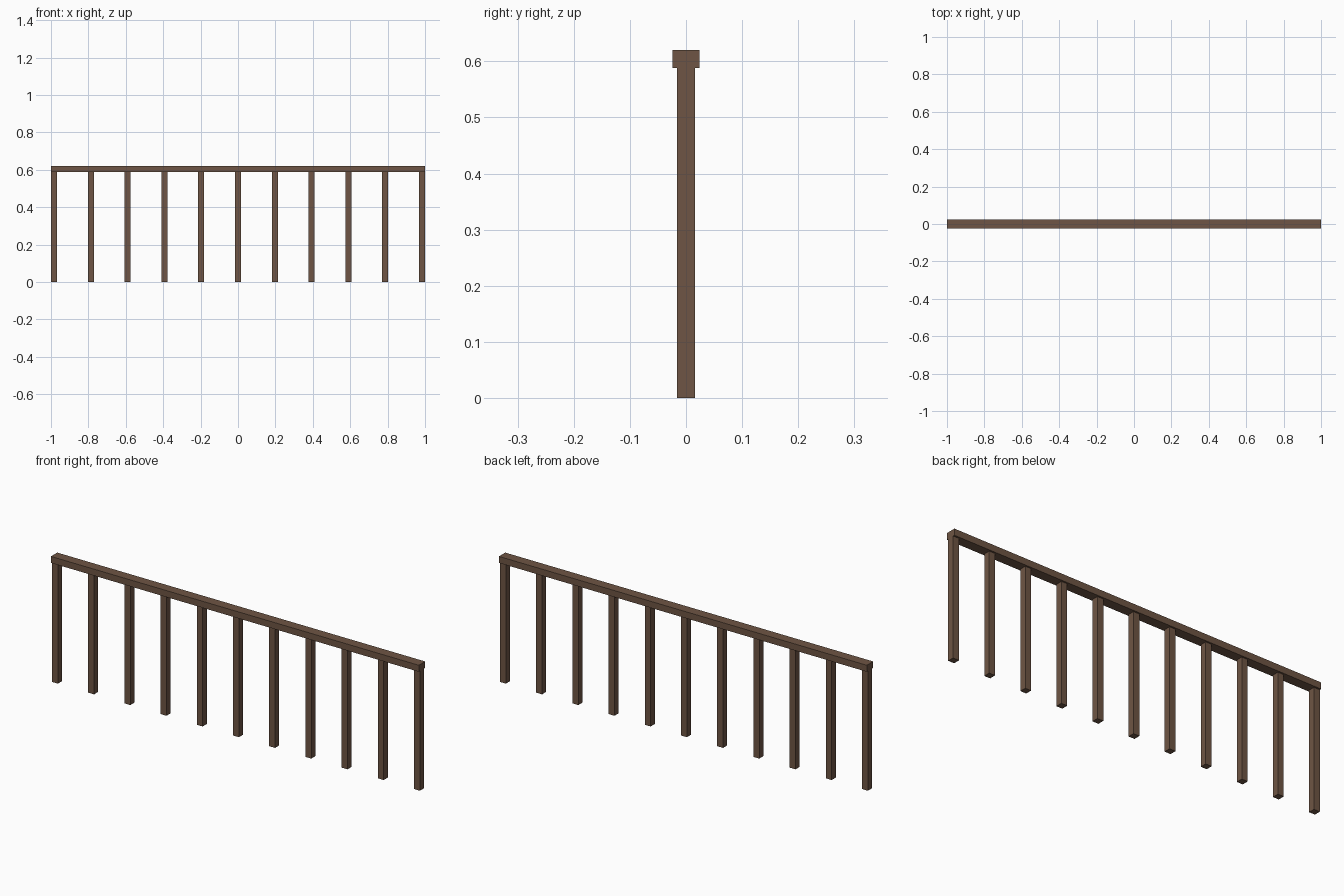
import bpy

if "Cube" in bpy.data.objects:
    bpy.data.objects.remove(bpy.data.objects["Cube"])

wood = bpy.data.materials.new("dark_brown_wood")
wood.diffuse_color = (0.156, 0.091, 0.058, 1.0)
wood.use_nodes = True
wood.node_tree.nodes["Principled BSDF"].inputs["Base Color"].default_value = wood.diffuse_color

HEIGHT = 0.62       # overall height
RAIL_H = 0.032      # handrail thickness
RAIL_D = 0.049      # handrail depth
POST = 0.032        # square post width
COUNT = 11


def box(name, centre, size):
    bpy.ops.mesh.primitive_cube_add(size=1, location=centre)
    ob = bpy.context.object
    ob.name = name
    ob.scale = size
    bpy.ops.object.transform_apply(location=False, rotation=False, scale=True)
    ob.data.materials.append(wood)
    return ob


# Handrail along the top
box("handrail", (0, 0, HEIGHT - RAIL_H / 2), (2.0, RAIL_D, RAIL_H))

# Evenly spaced square posts, the end ones flush with the rail ends
post_h = HEIGHT - RAIL_H
first = -1 + POST / 2
step = -2 * first / (COUNT - 1)
for i in range(COUNT):
    box(f"post_{i + 1}", (first + i * step, 0, post_h / 2), (POST, POST, post_h))
